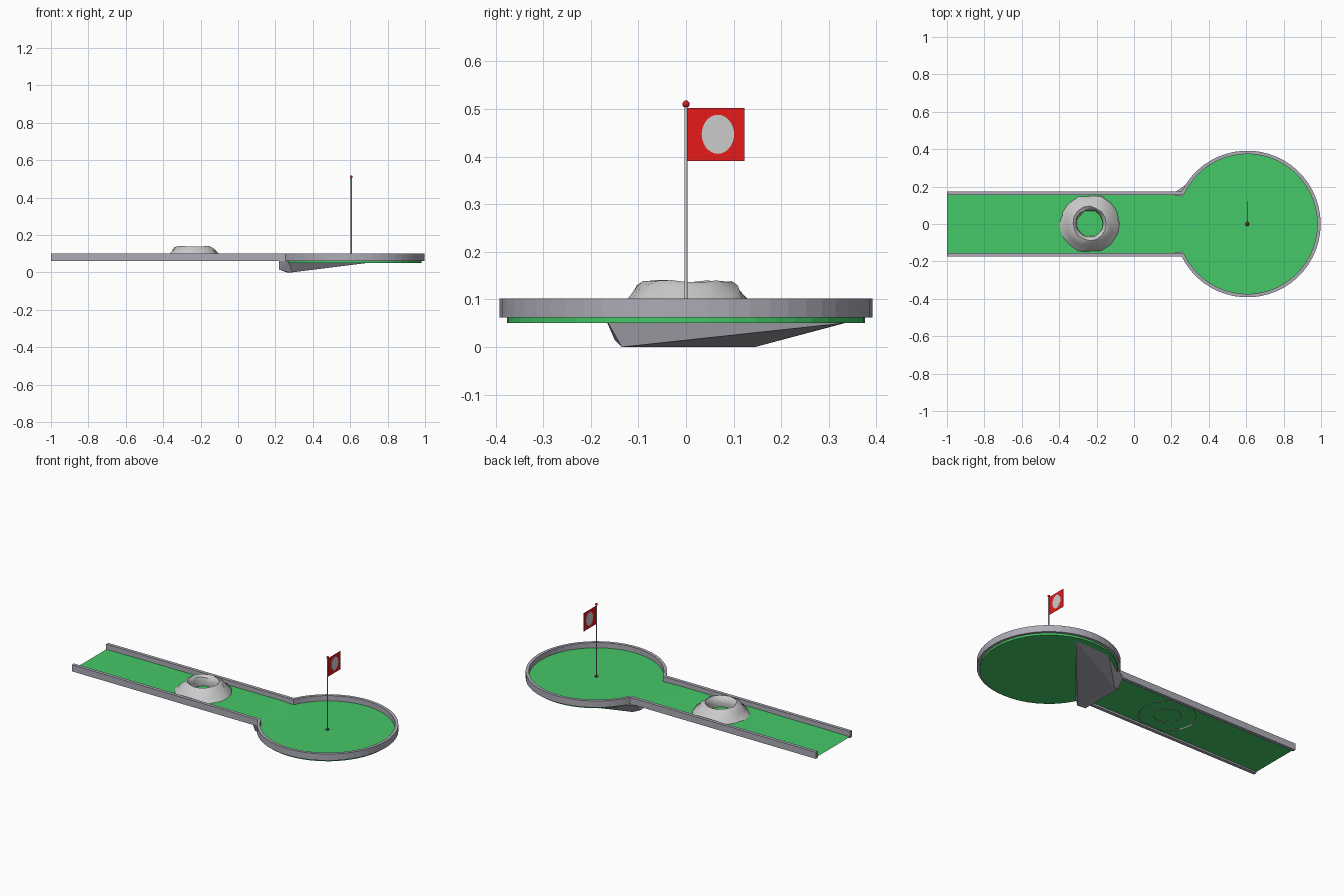
import bpy, bmesh, math, random
from mathutils import Vector

if "Cube" in bpy.data.objects:
    bpy.data.objects.remove(bpy.data.objects["Cube"])

random.seed(4)
CX, R_OUT, R_IN = 0.606, 0.392, 0.374      # round green centre and wall radii


def mat(name, rgb):
    m = bpy.data.materials.new(name)
    m.diffuse_color = (*rgb, 1)
    m.use_nodes = True
    m.node_tree.nodes["Principled BSDF"].inputs["Base Color"].default_value = m.diffuse_color
    return m


GREEN = mat("turf_green", (0.06, 0.58, 0.14))
RED = mat("flag_red", (0.8, 0.01, 0.01))
WALL = mat("wall_grey", (0.42, 0.41, 0.47))
DARK = mat("cup_dark", (0.03, 0.05, 0.03))


def finish(bm, name, material=None):
    bmesh.ops.recalc_face_normals(bm, faces=bm.faces[:])
    me = bpy.data.meshes.new(name)
    bm.to_mesh(me)
    bm.free()
    ob = bpy.data.objects.new(name, me)
    bpy.context.collection.objects.link(ob)
    if material:
        me.materials.append(material)
    return ob


def loft(bm, rings, close_u=True, close_v=False):
    """Quad skin between equal-length rows of points."""
    rows = [[bm.verts.new(p) for p in r] for r in rings]
    n = len(rows[0])
    pairs = list(zip(rows, rows[1:] + rows[:1])) if close_v else list(zip(rows, rows[1:]))
    for a, b in pairs:
        for i in range(n if close_u else n - 1):
            j = (i + 1) % n
            bm.faces.new((a[i], a[j], b[j], b[i]))
    return rows


def circle(r, z, n, x=CX, y=0):
    return [(x + r * math.cos(2 * math.pi * i / n), y + r * math.sin(2 * math.pi * i / n), z)
            for i in range(n)]


def drum(name, r, z0, z1, n, material=None, x=CX):
    bm = bmesh.new()
    rows = loft(bm, [circle(r, z0, n, x), circle(r, z1, n, x)])
    for row in rows:
        bm.faces.new(row)
    return finish(bm, name, material)


# border wall: one keyhole-shaped rail, open at the tee end
def rail_line(r, half):
    a = math.pi - math.asin(half / r)
    arc = [(CX + r * math.cos(a - 2 * a * i / 46), r * math.sin(a - 2 * a * i / 46))
           for i in range(47)]
    return [(-1, half)] + arc + [(-1, -half)]


bm = bmesh.new()
sections = [[(*o, 0.062), (*o, 0.102), (*i, 0.102), (*i, 0.062)]
            for o, i in zip(rail_line(R_OUT, 0.175), rail_line(R_IN, 0.155))]
rows = loft(bm, sections)
bm.faces.new(rows[0])
bm.faces.new(rows[-1])
finish(bm, "border_wall", WALL)

# turf: round green and lane strip with a shallow lip onto it
drum("round_green", 0.376, 0.05, 0.070, 48, GREEN)
bm = bmesh.new()
loft(bm, [[(x, -w, z), (x, w, z)] for x, w, z in
          ((-1, 0.158, 0.070), (-0.85, 0.158, 0.072), (0.15, 0.158, 0.074),
           (0.27, 0.15, 0.073), (0.36, 0.14, 0.0705))], close_u=False)
finish(bm, "lane_turf", GREEN)

# sloped grey support under the junction
bm = bmesh.new()
for p in ((0.29, -0.135, 0), (0.26, -0.13, 0), (0.26, 0.145, 0), (0.22, -0.15, 0.015),
          (0.22, -0.17, 0.062), (0.22, 0.13, 0.015), (0.22, 0.17, 0.062),
          (0.27, -0.17, 0.062), (0.27, 0.2, 0.055), (0.50, 0.37, 0.064),
          (0.66, 0.385, 0.064), (0.69, 0.33, 0.05)):
    bm.verts.new(p)
res = bmesh.ops.convex_hull(bm, input=bm.verts[:])
junk = list({g for g in res["geom_interior"] + res["geom_unused"]
             if isinstance(g, bmesh.types.BMVert)})
if junk:
    bmesh.ops.delete(bm, geom=junk, context='VERTS')
finish(bm, "junction_support", WALL)

# rocky crater obstacle, ragged ring with an open middle
bm = bmesh.new()
rings = []
for r, z, jr, jz in ((0.163, 0.070, 0.008, 0), (0.150, 0.082, 0.008, 0.003),
                     (0.128, 0.104, 0.007, 0.004), (0.108, 0.130, 0.007, 0.005),
                     (0.090, 0.138, 0.004, 0.003), (0.076, 0.128, 0.004, 0.004),
                     (0.070, 0.100, 0.003, 0.003), (0.076, 0.070, 0.003, 0)):
    ring = []
    for x, y, _ in circle(1, 0, 16, 0):
        k = r + random.uniform(-jr, jr)
        ring.append((-0.236 + k * x, max(-0.146, min(0.149, k * y + 0.003)),
                     z + random.uniform(-jz, jz)))
    rings.append(ring)
loft(bm, rings)
rock = finish(bm, "crater_rock")

# cup, pole and ball
drum("cup", 0.013, 0.068, 0.0715, 16, DARK)
pole = drum("flag_pole", 0.0035, 0.06, 0.507, 12)
bm = bmesh.new()
bmesh.ops.create_uvsphere(bm, u_segments=16, v_segments=10, radius=0.0075)
bmesh.ops.translate(bm, verts=bm.verts[:], vec=Vector((CX, 0, 0.5105)))
ball = finish(bm, "pole_ball", RED)

# flag cloth with a plain oval patch on both sides
bm = bmesh.new()
bmesh.ops.create_cube(bm, size=1)
for v in bm.verts:
    v.co = (CX + v.co.x * 0.002, 0.0625 + v.co.y * 0.121, 0.4465 + v.co.z * 0.111)
finish(bm, "flag", RED)
bm = bmesh.new()
oval = [[(CX + s * 0.0015, 0.067 + 0.034 * math.cos(t * math.pi / 16),
          0.447 + 0.041 * math.sin(t * math.pi / 16)) for t in range(32)] for s in (-1, 1)]
for row in loft(bm, oval):
    bm.faces.new(row)
finish(bm, "flag_patch")

for ob, ang in ((pole, 60), (ball, 60), (rock, 35)):
    bpy.ops.object.select_all(action='DESELECT')
    ob.select_set(True)
    bpy.context.view_layer.objects.active = ob
    bpy.ops.object.shade_smooth_by_angle(angle=math.radians(ang))
